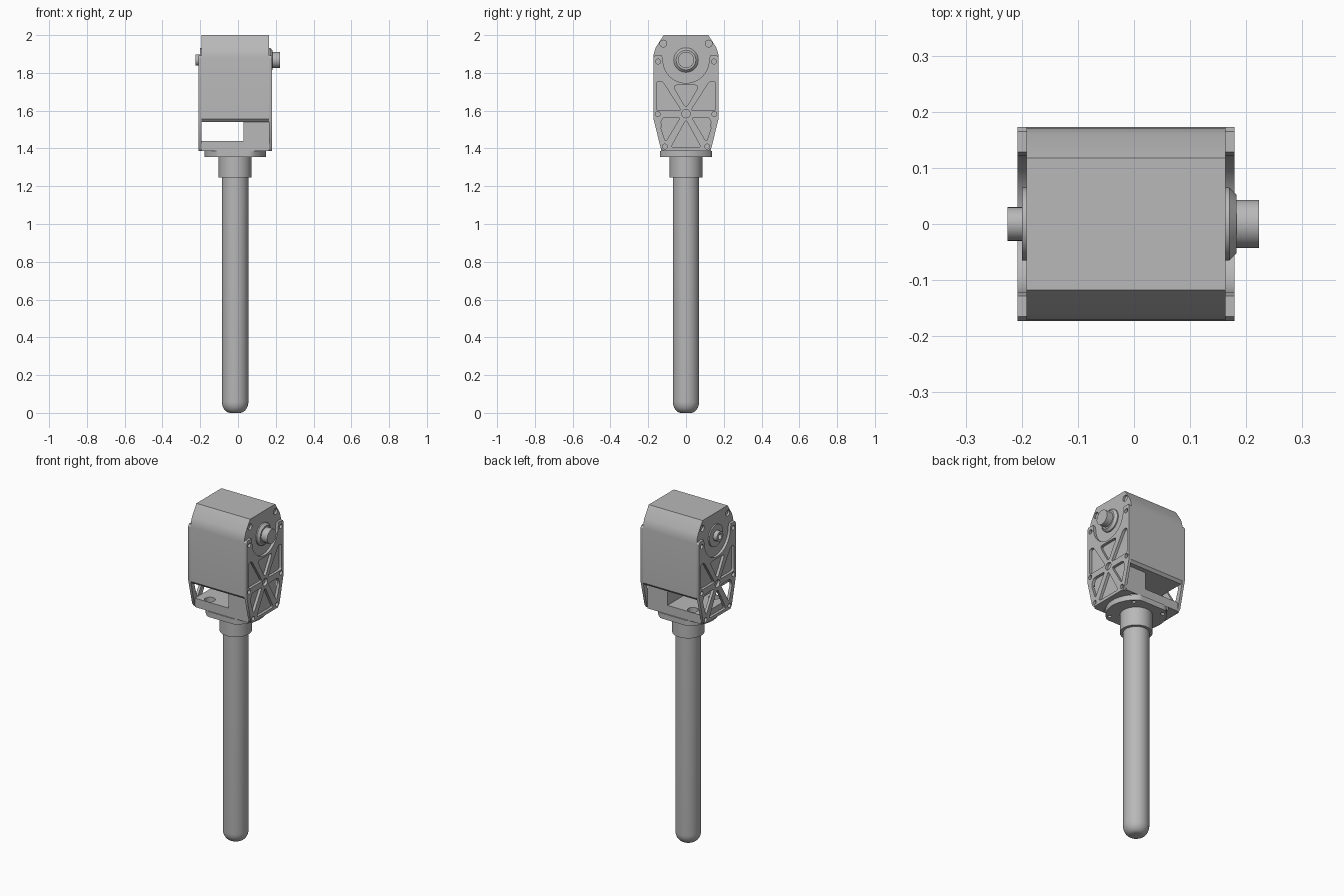
import bpy, bmesh
from math import sin, cos, pi, radians, sqrt
from mathutils import Matrix, Vector

cube = bpy.data.objects.get("Cube")
if cube:
    bpy.data.objects.remove(cube, do_unlink=True)

grey = bpy.data.materials.new("machined grey")
grey.use_nodes = True
COLOUR = (0.48, 0.48, 0.48, 1)
grey.diffuse_color = COLOUR
grey.node_tree.nodes["Principled BSDF"].inputs["Base Color"].default_value = COLOUR

AXIS_X = -0.015     # centre line of rod and housing
SHAFT_Z = 1.868     # height of the cross shaft
# local (x, y, z) -> world (y, z, x), for parts sliced along x
SIDEWAYS = Matrix(((0, 0, 1, 0), (1, 0, 0, 0), (0, 1, 0, 0), (0, 0, 0, 1)))


def finish(name, mesh):
    obj = bpy.data.objects.new(name, mesh)
    bpy.context.collection.objects.link(obj)
    mesh.materials.clear()
    mesh.materials.append(grey)
    bpy.ops.object.select_all(action='DESELECT')
    obj.select_set(True)
    bpy.context.view_layer.objects.active = obj
    bpy.ops.object.shade_smooth_by_angle(angle=radians(30))
    return obj


def circle(cx, cy, r, n=24):
    return [(cx + r * cos(2 * pi * i / n), cy + r * sin(2 * pi * i / n)) for i in range(n)]


def rounded(points, r):
    """Polygon with every corner softened."""
    out = []
    for i, p in enumerate(points):
        p = Vector(p)
        a, b = Vector(points[i - 1]) - p, Vector(points[(i + 1) % len(points)]) - p
        a, b = p + a.normalized() * r, p + b.normalized() * r
        for k in range(6):
            t = k / 5
            out.append(tuple(a * (1 - t) ** 2 + p * 2 * t * (1 - t) + b * t * t))
    return out


def mirrored(points):
    return [(-x, y) for x, y in reversed(points)]


def slab(name, loops, lo, hi, sideways=True):
    """Outline with holes, extruded from lo to hi."""
    curve = bpy.data.curves.new(name, 'CURVE')
    curve.dimensions = '2D'
    curve.fill_mode = 'BOTH'
    curve.extrude = (hi - lo) / 2
    for loop in loops:
        s = curve.splines.new('POLY')
        s.points.add(len(loop) - 1)
        for pt, (x, y) in zip(s.points, loop):
            pt.co = (x, y, 0, 1)
        s.use_cyclic_u = True
    temp = bpy.data.objects.new("temp", curve)
    bpy.context.collection.objects.link(temp)
    bpy.context.view_layer.update()
    deps = bpy.context.evaluated_depsgraph_get()
    mesh = bpy.data.meshes.new_from_object(temp.evaluated_get(deps))
    bpy.data.objects.remove(temp, do_unlink=True)
    bpy.data.curves.remove(curve)
    shift = Matrix.Translation((0, 0, (lo + hi) / 2))
    mesh.transform(SIDEWAYS @ shift if sideways else shift)
    bm = bmesh.new()
    bm.from_mesh(mesh)
    bmesh.ops.remove_doubles(bm, verts=bm.verts, dist=1e-5)
    bmesh.ops.recalc_face_normals(bm, faces=bm.faces)
    bm.to_mesh(mesh)
    bm.free()
    mesh.name = name
    return finish(name, mesh)


def lathe(name, profile, matrix, n=48):
    """Spin (radius, height) points around local z."""
    bm = bmesh.new()
    verts = [bm.verts.new((r, 0, h)) for r, h in profile]
    edges = [bm.edges.new(pair) for pair in zip(verts, verts[1:])]
    bmesh.ops.spin(bm, geom=verts + edges, cent=(0, 0, 0), axis=(0, 0, 1),
                   angle=2 * pi, steps=n)
    bmesh.ops.remove_doubles(bm, verts=bm.verts, dist=1e-5)
    bmesh.ops.recalc_face_normals(bm, faces=bm.faces)
    bm.transform(matrix)
    mesh = bpy.data.meshes.new(name)
    bm.to_mesh(mesh)
    bm.free()
    return finish(name, mesh)


def box(name, lo, hi):
    bm = bmesh.new()
    bmesh.ops.create_cube(bm, size=1)
    for v in bm.verts:
        v.co = [(a + b) / 2 + c * (b - a) for a, b, c in zip(lo, hi, v.co)]
    mesh = bpy.data.meshes.new(name)
    bm.to_mesh(mesh)
    bm.free()
    return finish(name, mesh)


# Long rod with a rounded tip, and its collar
upright = Matrix.Translation((AXIS_X, 0, 0))
tip = [(0.025 + 0.045 * sin(i * pi / 16), 0.06 * (1 - cos(i * pi / 16))) for i in range(9)]
lathe("rod", [(0, 0)] + tip + [(0.07, 1.28), (0, 1.28)], upright)
lathe("collar", [(0, 1.245), (0.087, 1.245), (0.087, 1.37), (0, 1.37)], upright)

# Mounting flange: a disc with two flats and four bolt holes
bolts = [(AXIS_X + sx * 0.1, sy * 0.1) for sx in (-1, 1) for sy in (-1, 1)]
disc = [(x, max(-0.138, min(0.138, y))) for x, y in circle(AXIS_X, 0, 0.163, 64)]
slab("flange", [disc] + [circle(x, y, 0.011, 16) for x, y in bolts], 1.355, 1.387, False)

# Base block between the side plates, with counterbored bolt holes
base = [(-0.192, -0.132), (0.163, -0.132), (0.163, 0.132), (-0.192, 0.132)]
slab("base_block", [base] + [circle(x, y, 0.03) for x, y in bolts], 1.387, 1.44, False)
box("spacer_block", (0.03, -0.132, 1.44), (0.163, 0.132, 1.545))

# Housing body with end caps
half = [(0.16, 1.54), (0.173, 1.555), (0.173, 1.88), (0.17, 1.905), (0.16, 1.935), (0.118, 2.0)]
shell = half + mirrored(half)
slab("housing", [shell], -0.18, 0.151)
cap_holes = [circle(s * 0.12, 1.955, 0.018) for s in (-1, 1)]
slab("end_cap_right", [shell] + cap_holes, -0.192, -0.18)
slab("end_cap_left", [shell] + cap_holes, 0.151, 0.163)

# Side plates with a U cut around the shaft and spoked windows
side = [(0.12, 1.387), (0.135, 1.405), (0.173, 1.56), (0.173, 1.88), (0.165, 1.892), (0.128, 1.892)]
cut = [(0.122 * cos(-i * pi / 24), SHAFT_Z + 0.122 * sin(-i * pi / 24)) for i in range(25)]
outline = side + cut + mirrored(side)
upper = rounded([(0.155, 1.755), (0.155, 1.60), (0.025, 1.60), (0.125, 1.755)], 0.014)
lower = rounded([(0.03, 1.564), (0.122, 1.564), (0.138, 1.525), (0.108, 1.435)], 0.014)
windows = [upper, mirrored(upper), lower, mirrored(lower),
           rounded([(0.07, 1.735), (-0.07, 1.735), (0, 1.612)], 0.025),
           rounded([(0, 1.552), (-0.08, 1.405), (0.08, 1.405)], 0.016)]
screws = [circle(s * y, z, 0.013, 16) for s in (-1, 1)
          for y, z in ((0.148, 1.86), (0.15, 1.582), (0.112, 1.41))]
hub = [circle(0, 1.584, 0.022)]
plate_loops = [outline] + windows + screws + hub
slab("side_plate_right", plate_loops, -0.208, -0.192)
slab("side_plate_left", plate_loops, 0.163, 0.179)

# Cross shaft: stout stub on the left, thin hollow stub on the right
across = Matrix.Translation((0, 0, SHAFT_Z)) @ SIDEWAYS
lathe("left_shaft", [(0, 0.16), (0.065, 0.16), (0.065, 0.17), (0.052, 0.183),
                     (0.043, 0.183), (0.043, 0.223), (0, 0.223)], across)
lathe("right_shaft", [(0, -0.19), (0.065, -0.19), (0.065, -0.2), (0.03, -0.2),
                      (0.03, -0.225), (0.016, -0.225), (0.016, -0.205), (0, -0.205)], across)
